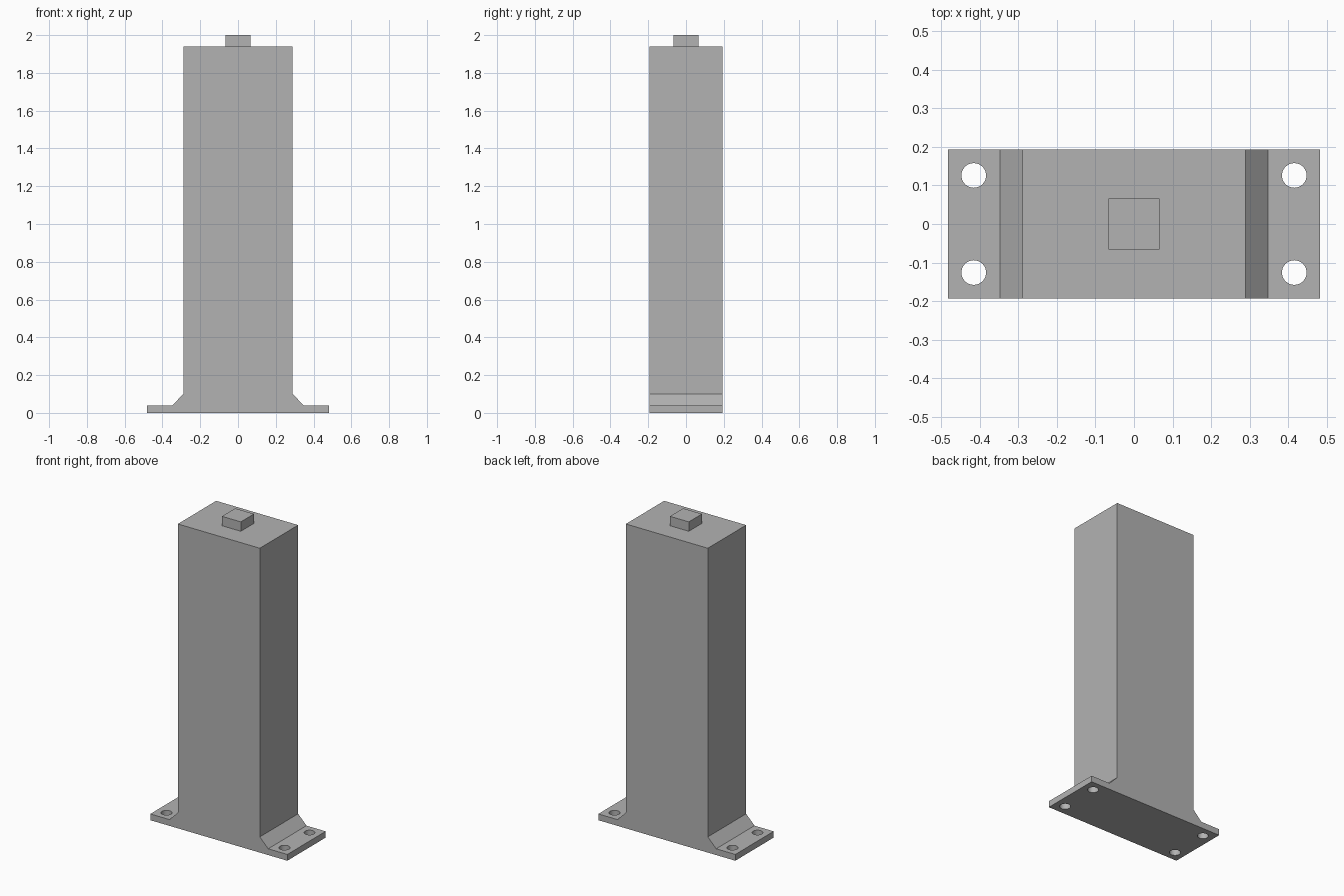
import bpy
import bmesh
from mathutils import Matrix

cube = bpy.data.objects.get("Cube")
if cube:
    bpy.data.objects.remove(cube, do_unlink=True)

DEPTH = 0.193       # half depth of column and base
BASE_X = 0.483      # half width of base
BODY_X = 0.289      # half width of column
BODY_TOP = 1.94

grey = bpy.data.materials.new("plain grey")
grey.use_nodes = True
colour = (0.45, 0.45, 0.45, 1)
grey.diffuse_color = colour
grey.node_tree.nodes["Principled BSDF"].inputs["Base Color"].default_value = colour


def add_object(name, bm):
    bmesh.ops.recalc_face_normals(bm, faces=bm.faces)
    mesh = bpy.data.meshes.new(name)
    bm.to_mesh(mesh)
    bm.free()
    mesh.materials.append(grey)
    obj = bpy.data.objects.new(name, mesh)
    bpy.context.collection.objects.link(obj)
    return obj


# Column with flared mounting feet: half profile mirrored, then extruded
half = [(BASE_X, 0), (BASE_X, 0.04), (0.348, 0.04), (BODY_X, 0.1), (BODY_X, BODY_TOP)]
profile = half + [(-x, z) for x, z in reversed(half)]
bm = bmesh.new()
face = bm.faces.new([bm.verts.new((x, -DEPTH, z)) for x, z in profile])
extruded = bmesh.ops.extrude_face_region(bm, geom=[face])["geom"]
bmesh.ops.translate(bm, vec=(0, 2 * DEPTH, 0),
                    verts=[v for v in extruded if isinstance(v, bmesh.types.BMVert)])
column = add_object("column_with_feet", bm)

# Bolt holes, one in each corner of the feet
bm = bmesh.new()
for sx in (-1, 1):
    for sy in (-1, 1):
        bmesh.ops.create_cone(bm, cap_ends=True, segments=32, radius1=0.032, radius2=0.032,
                              depth=0.2, matrix=Matrix.Translation((sx * 0.416, sy * 0.126, 0.02)))
cutter = add_object("bolt_hole_cutter", bm)
cutter.hide_render = True
cut = column.modifiers.new("bolt_holes", "BOOLEAN")
cut.operation = "DIFFERENCE"
cut.solver = "EXACT"
cut.object = cutter
bpy.ops.object.select_all(action="DESELECT")
column.select_set(True)
bpy.context.view_layer.objects.active = column
bpy.ops.object.modifier_apply(modifier=cut.name)
bpy.data.objects.remove(cutter, do_unlink=True)
bpy.ops.object.shade_smooth_by_angle()

# Square peg on top
bm = bmesh.new()
bmesh.ops.create_cube(bm, size=1, matrix=Matrix.Translation((0, 0, (BODY_TOP + 2) / 2))
                      @ Matrix.Diagonal((0.133, 0.133, 2 - BODY_TOP, 1)))
add_object("top_peg", bm)
